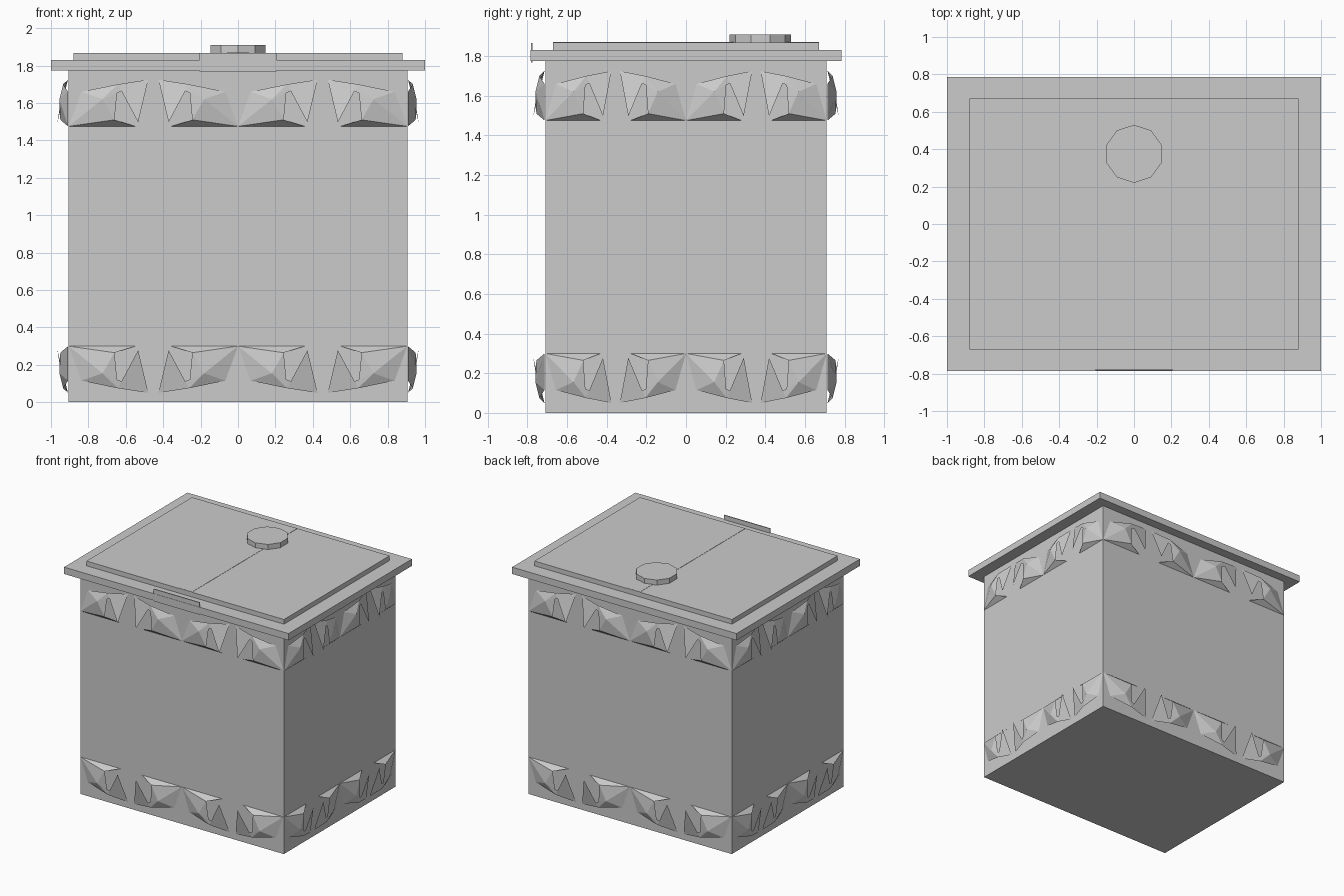
import bpy, bmesh, math
from mathutils import Matrix, Vector

if "Cube" in bpy.data.objects:
    bpy.data.objects.remove(bpy.data.objects["Cube"])

W, D, H = 0.905, 0.71, 1.775


def box(name, x0, x1, y0, y1, z0, z1):
    bm = bmesh.new()
    bmesh.ops.create_cube(bm, size=1)
    for v in bm.verts:
        v.co = ((x0 + x1) / 2 + v.co.x * (x1 - x0),
                (y0 + y1) / 2 + v.co.y * (y1 - y0),
                (z0 + z1) / 2 + v.co.z * (z1 - z0))
    return finish(name, bm)


def finish(name, bm):
    me = bpy.data.meshes.new(name)
    bm.to_mesh(me)
    bm.free()
    ob = bpy.data.objects.new(name, me)
    bpy.context.collection.objects.link(ob)
    return ob


# Body, stepped lid, centre band and front latch plate
box("body", -W, W, -D, D, 0, H)
box("lid_rim", -1, 1, -0.785, 0.785, H, 1.83)
box("lid_panel", -0.88, 0.88, -0.672, 0.672, 1.83, 1.868)
box("lid_band", -0.06, 0.06, -0.67, 0.67, 1.86, 1.87)
box("latch_plate", -0.205, 0.205, -0.783, -0.775, 1.768, 1.866)

# Ten-sided knob
bm = bmesh.new()
bmesh.ops.create_cone(bm, cap_ends=True, segments=10, radius1=0.155,
                      radius2=0.155, depth=0.042,
                      matrix=Matrix.Translation((0, 0.375, 1.888)))
finish("lid_knob", bm)

# Half of one carved leaf: fraction of half width, height, relief depth
LEAF = {
    "C": (0.0, 0.0, 0.003),     # root at the corner
    "A": (0.15, 0.185, 0.004),  # outer lobe
    "M": (0.40, 0.145, 0.05),   # ridge
    "B": (0.58, 0.225, 0.03),   # notch
    "T": (0.94, 0.25, 0.004),   # top
    "Q": (0.54, 0.035, 0.045),  # first finger tip
    "N": (0.82, 0.022, 0.06),   # second finger tip
    "P": (0.79, 0.0, 0.003),    # lower petal
}
FACES = ["CMA", "AMB", "CQM", "MQB", "CPQ", "MBT", "BNT"]


def leaf_band(name, top):
    bm = bmesh.new()
    for k in range(4):
        half, dist = (W, D) if k % 2 == 0 else (D, W)
        rot = Matrix.Rotation(k * math.pi / 2, 3, 'Z')
        out = rot @ Vector((0, -1, 0))
        for root, sign in ((-half, 1), (0, -1), (0, 1), (half, -1)):
            vs = {}
            for key, (u, w, d) in LEAF.items():
                z = 1.475 + w if top else 0.3 - w
                p = Vector((root + sign * u * half / 2, -(dist + d), z))
                vs[key] = bm.verts.new(rot @ p)
            for f in FACES:
                face = bm.faces.new([vs[c] for c in f])
                face.normal_update()
                if face.normal.dot(out) < 0:
                    face.normal_flip()
    return finish(name, bm)


# Carved leaf borders around the body
leaf_band("upper_leaf_border", True)
leaf_band("lower_leaf_border", False)
